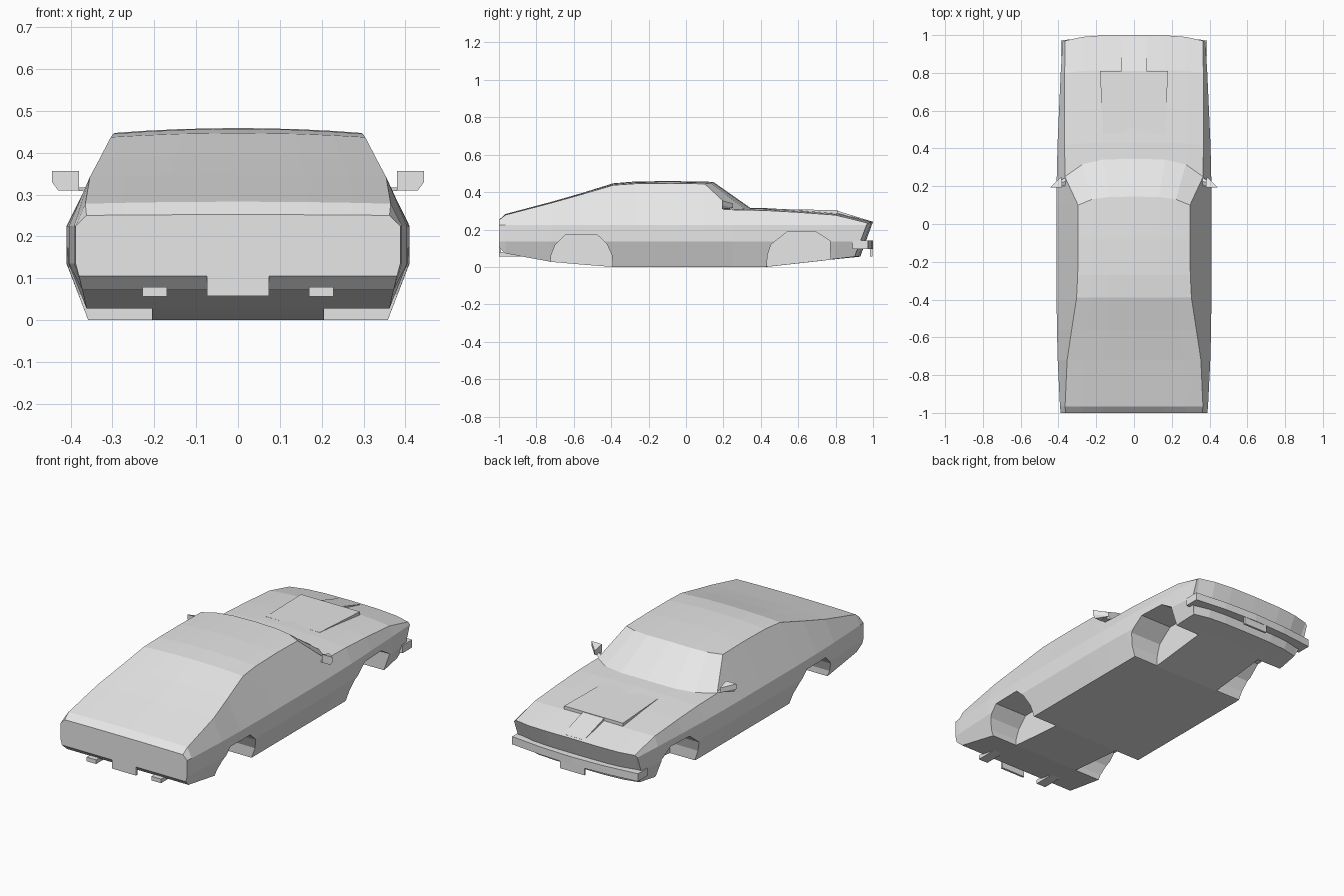
import bpy
import bmesh
from mathutils import Vector

old = bpy.data.objects.get("Cube")
if old:
    bpy.data.objects.remove(old, do_unlink=True)

paint = bpy.data.materials.new("light_grey")
paint.use_nodes = True
GREY = (0.8, 0.8, 0.8, 1)
paint.diffuse_color = GREY
for node in paint.node_tree.nodes:
    if node.type == 'BSDF_PRINCIPLED':
        node.inputs["Base Color"].default_value = GREY


def finish(name, bm):
    bmesh.ops.recalc_face_normals(bm, faces=bm.faces[:])
    mesh = bpy.data.meshes.new(name)
    bm.to_mesh(mesh)
    bm.free()
    mesh.materials.append(paint)
    obj = bpy.data.objects.new(name, mesh)
    bpy.context.collection.objects.link(obj)
    return obj


def prism(name, outline, to_3d, a, b):
    """Extrude a 2D outline between depths a and b."""
    bm = bmesh.new()
    lo = [bm.verts.new(to_3d(p, a)) for p in outline]
    hi = [bm.verts.new(to_3d(p, b)) for p in outline]
    bm.faces.new(lo)
    bm.faces.new(hi)
    for i in range(len(lo)):
        j = (i + 1) % len(lo)
        bm.faces.new((lo[i], lo[j], hi[j], hi[i]))
    return finish(name, bm)


def hull(name, points):
    bm = bmesh.new()
    for p in points:
        bm.verts.new(p)
    bmesh.ops.convex_hull(bm, input=bm.verts[:])
    return finish(name, bm)


def box(name, x0, x1, y0, y1, z0, z1):
    return hull(name, [(x, y, z) for x in (x0, x1) for y in (y0, y1) for z in (z0, z1)])


# Body: cross-sections from tail to nose
# y, centre bow, bottom x, bottom z, waist x, shoulder x, shoulder z, crown
STATIONS = [
    (-1.0, 0, .380, .105, .388, .362, .250, .002),
    (-.965, 0, .372, .072, .392, .365, .278, .005),
    (-.72, 0, .362, .027, .404, .354, .342, .006),
    (-.56, 0, .360, .013, .408, .330, .387, .007),
    (-.39, 0, .358, 0, .410, .304, .437, .010),
    (-.27, 0, .358, 0, .410, .298, .445, .012),
    (-.08, 0, .358, 0, .410, .296, .447, .012),
    (.10, .045, .358, 0, .410, .296, .444, .011),
    (.25, .095, .358, 0, .409, .366, .305, .010),
    (.42, .010, .358, 0, .405, .367, .302, .012),
    (.60, .010, .357, .020, .397, .367, .292, .012),
    (.80, .015, .354, .043, .388, .367, .277, .010),
    (.97, .030, .345, .055, .378, .365, .235, .007),
]
COLUMNS = (-1, -.75, -.45, 0, .45, .75, 1)
WAIST_Z, SILL_Z = .225, .135


def section(y, bow, bx, bz, wx, sx, sz, crown):
    slant = .38 if y > .9 else 0          # nose leans back towards the floor
    top = [(f * sx, y + bow * (1 - f ** 4), sz + crown * (1 - f * f)) for f in COLUMNS]
    under = [(f * bx, y + bow * (1 - f ** 4), bz) for f in reversed(COLUMNS)]
    right = [(wx, y, WAIST_Z), (wx, y, SILL_Z)]
    left = [(-wx, y, SILL_Z), (-wx, y, WAIST_Z)]
    return [(px, py - slant * max(0, sz - pz), pz) for px, py, pz in top + right + under + left]


bm = bmesh.new()
rings = [[bm.verts.new(p) for p in section(*s)] for s in STATIONS]
n = len(rings[0])
for r0, r1 in zip(rings, rings[1:]):
    for i in range(n):
        j = (i + 1) % n
        bm.faces.new((r0[i], r0[j], r1[j], r1[i]))
for r in (rings[0], rings[-1]):
    k = len(COLUMNS)
    top, under = r[:k], r[k + 2:2 * k + 2][::-1]
    for i in range(k - 1):
        bm.faces.new((top[i], top[i + 1], under[i + 1], under[i]))
    bm.faces.new((top[-1], r[k], r[k + 1], under[-1]))
    bm.faces.new((under[0], r[-2], r[-1], top[0]))
body = finish("car_body", bm)

# Wheel arches cut from both sides
REAR_ARCH = [(-.722, -.1), (-.722, .06), (-.70, .115), (-.645, .172), (-.475, .172),
             (-.425, .125), (-.395, .06), (-.39, -.1)]
FRONT_ARCH = [(.43, -.1), (.435, .06), (.455, .12), (.54, .187), (.695, .187),
              (.77, .14), (.775, -.1)]
cutters = []
for arch in (REAR_ARCH, FRONT_ARCH):
    for side in (-1, 1):
        cutter = prism("arch_cutter", arch, lambda p, d: (d, p[0], p[1]), side * .205, side * .6)
        cutter.hide_render = True
        mod = body.modifiers.new("wheel_arch", 'BOOLEAN')
        mod.operation = 'DIFFERENCE'
        mod.solver = 'EXACT'
        mod.object = cutter
        cutters.append(cutter)
bpy.context.view_layer.update()
evaluated = body.evaluated_get(bpy.context.evaluated_depsgraph_get())
cut_mesh = bpy.data.meshes.new_from_object(evaluated)
body.modifiers.clear()
body.data = cut_mesh
for cutter in cutters:
    bpy.data.objects.remove(cutter, do_unlink=True)

# Bonnet bulge with twin scoops and a centre spine
hull("bonnet_bulge", [(s * x, y, z) for s in (-1, 1) for x, y, z in
                      ((.165, .48, .310), (.18, .81, .303), (.165, .48, .25), (.18, .81, .25))])
hull("bonnet_spine", [(s * .065, y, z) for s in (-1, 1) for y, z in
                      ((.80, .303), (.985, .246), (.80, .25), (.97, .22))])

# Wraparound front bumper
half = [(.386, .89), (.386, .972), (.2, .992)]
outline = half + [(0, 1)] + [(-x, y) for x, y in reversed(half)]
prism("front_bumper", outline, lambda p, d: (p[0], p[1], d), .097, .14)

# Number plates
box("front_plate", -.074, .074, .984, .996, .057, .105)
box("rear_plate", -.074, .074, -1, -.988, .057, .107)

# Exhausts and door mirrors
MIRROR_FACE = [(.38, .31), (.43, .31), (.445, .33), (.445, .356), (.38, .356)]
for side, label in ((1, "left"), (-1, "right")):
    box(label + "_exhaust", side * .17, side * .228, -1, -.86, .056, .079)
    shell = [(side * x, .193, z) for x, z in MIRROR_FACE]
    tip = [(side * .385, .25, z) for z in (.315, .34)]
    hull(label + "_mirror", shell + tip)
    hull(label + "_mirror_stalk", [(side * x, y, z) for x, y, z in
                                   ((.35, .20, .305), (.35, .25, .305), (.36, .225, .316),
                                    (.395, .20, .311), (.395, .23, .311), (.395, .22, .318))])
